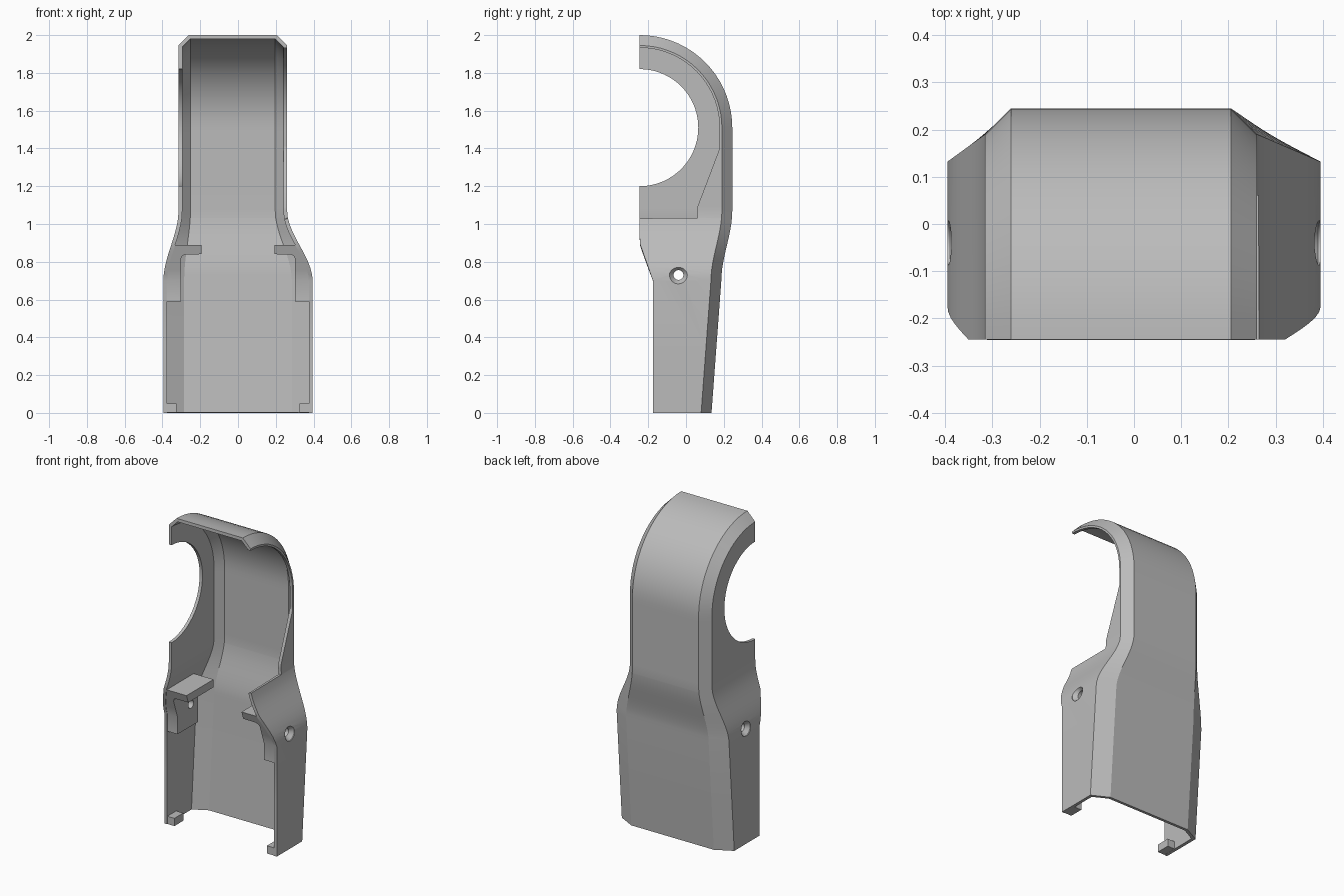
import bpy, bmesh, math

if "Cube" in bpy.data.objects:
    bpy.data.objects.remove(bpy.data.objects["Cube"], do_unlink=True)

GREY = (0.5, 0.5, 0.5, 1)
mat = bpy.data.materials.new("plain grey")
mat.use_nodes = True
mat.diffuse_color = GREY
mat.node_tree.nodes["Principled BSDF"].inputs["Base Color"].default_value = GREY

FRONT, AXIS_Z, R = -0.245, 1.51, 0.49   # front plane, bend axis height, bend radius
HOLE_R, CUT_R, CHAMFER = 0.31, 0.423, 0.055


def lerp(a, b, t):
    return a + (b - a) * min(max(t, 0), 1)


def ease(a, b, z):
    t = min(max((z - 0.7) / 0.37, 0), 1)
    return lerp(a, b, t * t * (3 - 2 * t))


def half_width(side, z):
    return ease(0.395, 0.26 if side > 0 else 0.315, z)


def flat_width(side, z):
    return ease(0.29, 0.205 if side > 0 else 0.26, z)


def front_y(z):
    return lerp(-0.175, FRONT, (z - 0.7) / 0.2)


def make_object(name, bm):
    bmesh.ops.recalc_face_normals(bm, faces=bm.faces)
    mesh = bpy.data.meshes.new(name)
    bm.to_mesh(mesh)
    bm.free()
    mesh.materials.append(mat)
    obj = bpy.data.objects.new(name, mesh)
    bpy.context.collection.objects.link(obj)
    return obj


def loft(name, rows, closed=True):
    """Skin a list of point rows; closed rows become a capped solid."""
    bm = bmesh.new()
    rings = [[bm.verts.new(p) for p in row] for row in rows]
    n = len(rings[0])
    for low, high in zip(rings, rings[1:]):
        for i in range(n if closed else n - 1):
            j = (i + 1) % n
            bm.faces.new((low[i], low[j], high[j], high[i]))
    if closed:
        bm.faces.new(rings[0])
        bm.faces.new(rings[-1])
    return make_object(name, bm)


def select_only(obj):
    bpy.ops.object.select_all(action='DESELECT')
    obj.select_set(True)
    bpy.context.view_layer.objects.active = obj


def apply_modifier(obj, mod):
    select_only(obj)
    bpy.ops.object.modifier_apply(modifier=mod.name)


# Shell: straight rows up to the bend axis
def shell_row(z):
    spine = lerp(0.135, 0.187, z / 0.7) if z < 0.7 else ease(0.187, 0.245, z)
    edge = spine - CHAMFER
    right = left = front_y(z)
    if z > 1.2:       # round opening in one side
        right = FRONT + math.sqrt(max(HOLE_R ** 2 - (AXIS_Z - z) ** 2, 0))
    if z > 1.031:     # large cutaway in the other side
        left = lerp(0.06, FRONT + CUT_R, (z - 1.09) / 0.31)
    wr, fr = half_width(-1, z), flat_width(-1, z)
    wl, fl = half_width(1, z), flat_width(1, z)
    return [(-wr, right, z), (-wr, edge, z), (-fr, spine, z),
            (fl, spine, z), (wl, edge, z), (wl, left, z)]


# Shell: rows swept round the bend to the front
def bend_row(a):
    wr, fr = half_width(-1, 2), flat_width(-1, 2)
    wl, fl = half_width(1, 2), flat_width(1, 2)
    points = [(-wr, HOLE_R), (-wr, R - CHAMFER), (-fr, R),
              (fl, R), (wl, R - CHAMFER), (wl, CUT_R)]
    return [(x, FRONT + r * math.cos(a), AXIS_Z + r * math.sin(a)) for x, r in points]


heights = [0, 0.35] + [0.7 + 0.033 * i for i in range(11)] + [1.032, 1.07, 1.09]
heights += [AXIS_Z - HOLE_R * math.cos(math.radians(a)) for a in range(0, 90, 6)] + [1.4]
rows = [shell_row(z) for z in sorted(heights)]
rows += [bend_row(math.radians(a)) for a in range(0, 91, 5)]
shell = loft("shell", rows, closed=False)
# make the back face outwards before thickening inwards
if sum(p.normal.y * p.area for p in shell.data.polygons) < 0:
    shell.data.flip_normals()
solid = shell.modifiers.new("thickness", 'SOLIDIFY')
solid.thickness = 0.02
solid.offset = -1
solid.use_even_offset = True
apply_modifier(shell, solid)

# Screw bosses with a shelf on top, and small tabs at the foot
parts = [shell]
for side, label in ((1, "left"), (-1, "right")):
    def block(name, levels, back):
        ring_rows = []
        for z, inner in levels:
            outer, y = half_width(side, z) - 0.008, front_y(z) + 0.001
            ring_rows.append([(side * inner, y, z), (side * outer, y, z),
                              (side * outer, back, z), (side * inner, back, z)])
        return loft(name, ring_rows)

    parts.append(block(label + "_screw_boss",
                       [(0.59, 0.303), (0.7, 0.303), (0.76, 0.303), (0.815, 0.303),
                        (0.832, 0.295), (0.839, 0.28), (0.84, 0.193), (0.89, 0.193)], 0.03))
    parts.append(block(label + "_foot_tab", [(0.001, 0.325), (0.05, 0.325)], -0.085))

# Countersunk screw holes through both sides
profile = [(-0.43, 0.047), (-0.39, 0.047), (-0.365, 0.026),
           (0.365, 0.026), (0.39, 0.047), (0.43, 0.047)]
turns = [math.tau * i / 32 for i in range(32)]
cutter = loft("screw_hole_cutter",
              [[(x, -0.04 + r * math.cos(a), 0.73 + r * math.sin(a)) for a in turns]
               for x, r in profile])
cutter.hide_render = True
for obj in parts:
    if "tab" not in obj.name:
        cut = obj.modifiers.new("screw_hole", 'BOOLEAN')
        cut.operation = 'DIFFERENCE'
        cut.solver = 'EXACT'
        cut.object = cutter
        apply_modifier(obj, cut)
bpy.data.objects.remove(cutter, do_unlink=True)

for obj in parts:
    select_only(obj)
    bpy.ops.object.shade_smooth_by_angle(angle=math.radians(25))
